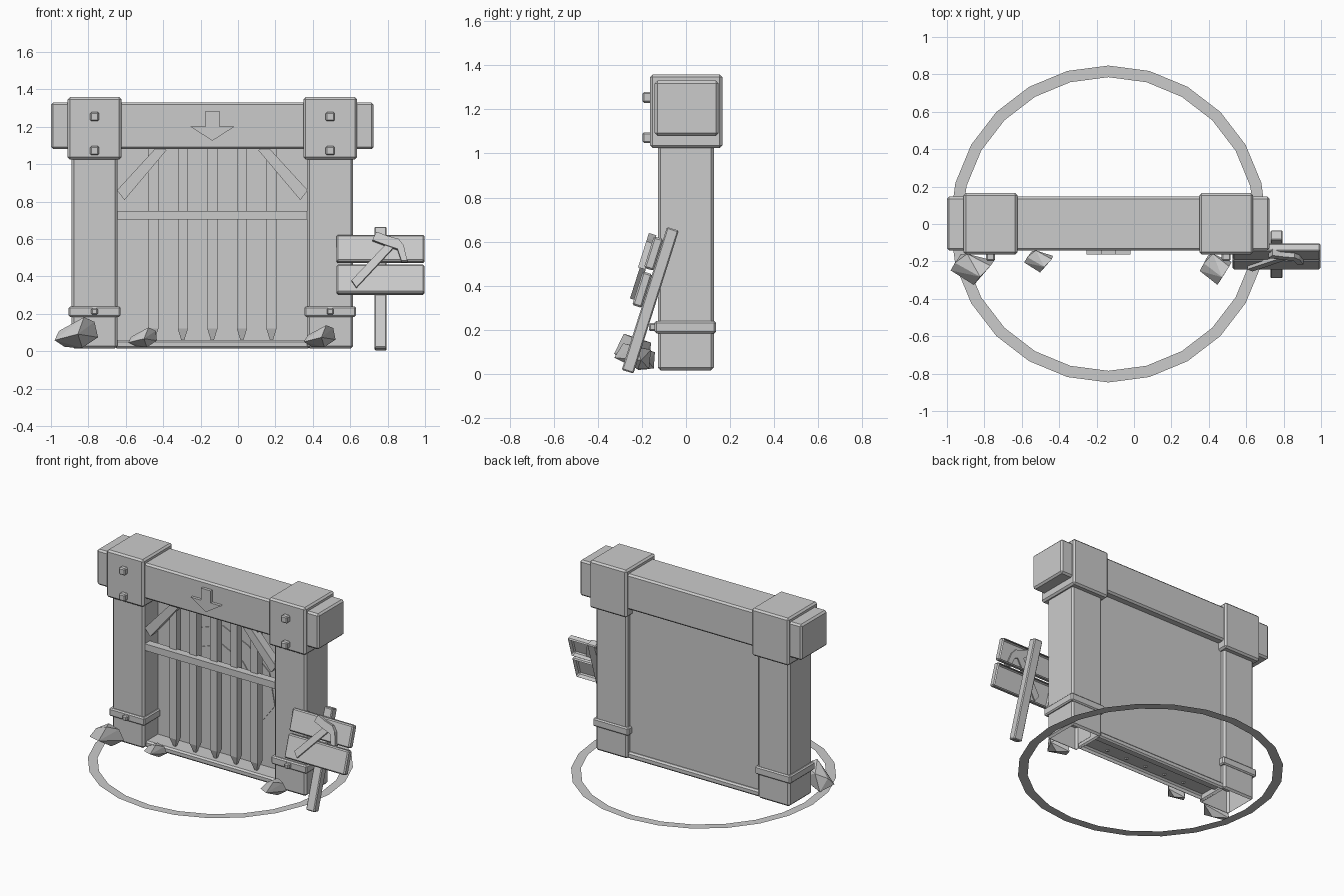
import bpy, bmesh, math, random
from mathutils import Matrix, Vector

if "Cube" in bpy.data.objects:
    bpy.data.objects.remove(bpy.data.objects["Cube"])

CX = -0.137  # gate centre line
random.seed(4)


def finish(name, bm, mat=None, recalc=True):
    if recalc:
        bmesh.ops.recalc_face_normals(bm, faces=bm.faces)
    if mat:
        bm.transform(mat)
    me = bpy.data.meshes.new(name)
    bm.to_mesh(me)
    bm.free()
    ob = bpy.data.objects.new(name, me)
    bpy.context.collection.objects.link(ob)
    return ob


def box(name, x, y, z, bevel=0.0, open_dir=None, mat=None):
    """Box from (min, max) ranges, bevelled; open_dir removes the face looking that way."""
    bm = bmesh.new()
    bmesh.ops.create_cube(bm, size=1)
    for v in bm.verts:
        v.co = Vector([r[0] + (c + 0.5) * (r[1] - r[0]) for c, r in zip(v.co, (x, y, z))])
    if bevel:
        bmesh.ops.bevel(bm, geom=bm.edges[:], offset=bevel, segments=1, affect='EDGES')
    bm.normal_update()
    if open_dir:
        d = Vector(open_dir)
        gone = [f for f in bm.faces if f.normal.dot(d) > 0.99]
        bmesh.ops.delete(bm, geom=gone, context='FACES')
    return finish(name, bm, mat, recalc=False)


def prism(name, pts, y0, y1, mat=None):
    """Outline in the xz plane extruded from y0 to y1."""
    bm = bmesh.new()
    a = [bm.verts.new((x, y0, z)) for x, z in pts]
    b = [bm.verts.new((x, y1, z)) for x, z in pts]
    n = len(pts)
    bm.faces.new(a)
    bm.faces.new(b[::-1])
    for i in range(n):
        bm.faces.new((a[i], b[i], b[(i + 1) % n], a[(i + 1) % n]))
    return finish(name, bm, mat)


# lintel beam with a downward arrow
box("lintel_beam", (-1.0, 0.725), (-0.142, 0.147), (1.08, 1.33), 0.012)
half = [(0.037, 1.285), (0.037, 1.2), (0.117, 1.2)]
prism("arrow_marker", [(CX + x, z) for x, z in half] + [(CX, 1.125)]
      + [(CX - x, z) for x, z in half[::-1]], -0.162, -0.135)

# posts, caps, bands, bolts and braces, on both sides
for side, s in (("left", -1), ("right", 1)):
    px = CX + s * 0.63
    box(side + "_post", (px - 0.123, px + 0.123), (-0.128, 0.126), (0.015, 1.06), 0.013, (0, 0, -1))
    box(side + "_cap", (px - 0.144, px + 0.144), (-0.163, 0.165), (1.025, 1.358), 0.012)
    box(side + "_band", (px - 0.138, px + 0.138), (-0.142, 0.136), (0.184, 0.24), 0.008)
    for i, (z, y, r) in enumerate(((1.254, -0.197, 0.024), (1.072, -0.197, 0.024), (0.212, -0.168, 0.018))):
        box(f"{side}_bolt_{i}", (px - r, px + r), (y, y + 0.05), (z - r, z + r), 0.007)
    brace = [(0.235, 1.06), (0.275, 1.105), (0.515, 0.845), (0.475, 0.805)]
    brace = [(0.245, 1.075), (0.29, 1.1), (0.51, 0.86), (0.47, 0.808)]
    prism(side + "_brace", [(CX + s * x, z) for x, z in brace], -0.11, -0.05)

# back wall, sill and dark portal layers
box("back_wall", (-0.66, 0.386), (0.03, 0.095), (0.04, 1.085))
box("sill", (-0.66, 0.386), (-0.1, 0.112), (0.015, 0.06), 0.011, (0, 0, -1))
outer = (0.40, 0.37, 0.40, 0.41, 0.36, 0.38, 0.40, 0.40, 0.35, 0.37, 0.39)
inner = (0.27, 0.25, 0.27, 0.26, 0.26, 0.27, 0.24, 0.26, 0.27)
for name, radii, y in (("portal_outer", outer, 0.024), ("portal_inner", inner, 0.018)):
    n = len(radii)
    prism(name, [(CX + r * math.sin(math.tau * i / n), 0.56 + r * math.cos(math.tau * i / n))
                 for i, r in enumerate(radii)], y, 0.035)

# gate bars with pointed tips, and cross rail
for i in range(5):
    bm = bmesh.new()
    x = CX + (i - 2) * 0.158
    rings = []
    for z, h in ((0.052, 0.006), (0.12, 0.027), (1.1, 0.027)):
        rings.append([bm.verts.new((x + a * h, -0.05 + b * h, z))
                      for a, b in ((-1, -1), (1, -1), (1, 1), (-1, 1))])
    bm.faces.new(rings[0])
    bm.faces.new(rings[2])
    for lo, hi in zip(rings, rings[1:]):
        for k in range(4):
            bm.faces.new((lo[k], lo[(k + 1) % 4], hi[(k + 1) % 4], hi[k]))
    finish(f"gate_bar_{i}", bm)
box("cross_rail", (-0.652, 0.378), (-0.115, -0.06), (0.703, 0.75))

# leaning sign: stake, two open-backed planks, raised pickaxe
lean = Matrix.Translation((0, -0.265, 0.01)) @ Matrix.Rotation(math.radians(-17.6), 4, 'X')
box("sign_stake", (0.73, 0.795), (-0.028, 0.028), (0, 0.68), 0.006, mat=lean)
for name, z in (("sign_plank_top", (0.472, 0.622)), ("sign_plank_bottom", (0.295, 0.455))):
    box(name, (0.527, 0.997), (-0.072, -0.026), z, 0.008, (0, 1, 0), lean)
prism("pick_handle", [(0.607, 0.359), (0.633, 0.32), (0.832, 0.544), (0.80, 0.572)], -0.09, -0.062, lean)
prism("pick_head", [(0.74, 0.629), (0.719, 0.583), (0.80, 0.551), (0.853, 0.533), (0.874, 0.466),
                    (0.906, 0.466), (0.885, 0.555), (0.858, 0.589), (0.80, 0.605)], -0.098, -0.062, lean)

# faceted rocks
shape = [(-1, -0.1, -0.5), (-0.8, 0.4, 0.1), (0.1, -1, -0.1), (0.4, -0.5, 1), (0.9, 0.2, 0.7),
         (1, 0.5, -0.3), (0.3, 0.3, -1), (-0.5, 0.9, -0.9), (-0.2, 1, 0.5)]
for i, (c, r, m) in enumerate((((-0.868, -0.24, 0.1), (0.117, 0.085, 0.085), 1),
                               ((-0.51, -0.2, 0.072), (0.077, 0.06, 0.054), 1),
                               ((0.438, -0.243, 0.08), (0.084, 0.082, 0.062), 1))):
    bm = bmesh.new()
    for p in shape:
        bm.verts.new([c[k] + r[k] * p[k] * random.uniform(0.94, 1.03) for k in range(3)])
    bmesh.ops.convex_hull(bm, input=bm.verts[:])
    finish(f"rock_{i}", bm)

# flat ground ring
bm = bmesh.new()
N = 24
ring = [[bm.verts.new((CX + r * math.sin(math.tau * i / N), r * math.cos(math.tau * i / N), 0.01))
         for i in range(N)] for r in (0.785, 0.847)]
for i in range(N):
    j = (i + 1) % N
    bm.faces.new((ring[0][i], ring[0][j], ring[1][j], ring[1][i]))
for f in bm.faces:
    f.normal_update()
    if f.normal.z < 0:
        f.normal_flip()
finish("ground_ring", bm, recalc=False)
